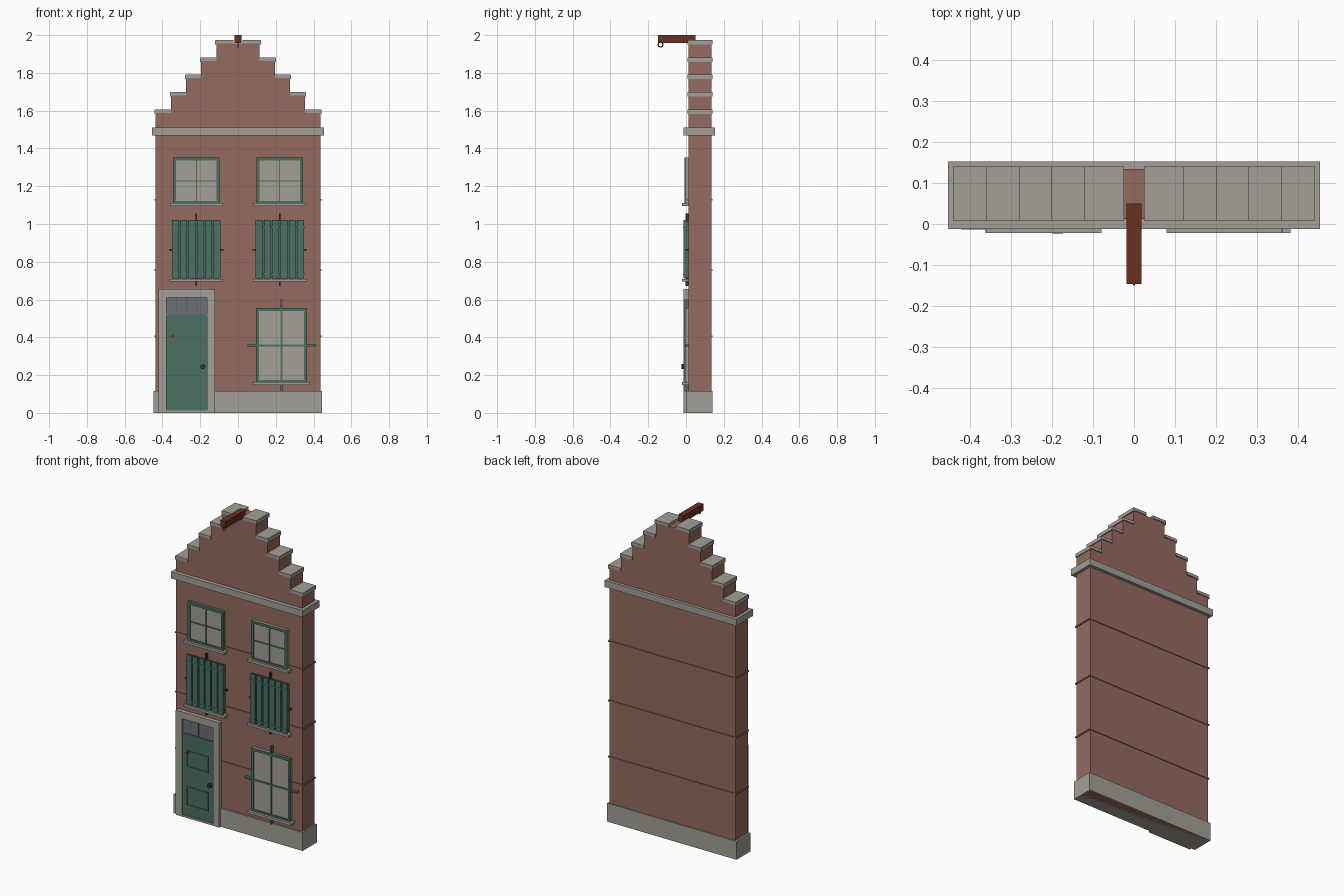
import bpy, bmesh, math

if "Cube" in bpy.data.objects:
    bpy.data.objects.remove(bpy.data.objects["Cube"])


def material(name, rgb):
    m = bpy.data.materials.new(name)
    m.diffuse_color = (*rgb, 1)
    m.use_nodes = True
    m.node_tree.nodes["Principled BSDF"].inputs["Base Color"].default_value = m.diffuse_color
    return m


BRICK = material("red_brick", (0.30, 0.143, 0.116))
STONE = material("grey_stone", (0.36, 0.35, 0.31))
GREEN = material("green_paint", (0.072, 0.162, 0.130))
WOOD = material("dark_wood", (0.138, 0.032, 0.014))
GLASS = material("blue_grey_glass", (0.15, 0.16, 0.19))
IRON = material("dark_iron", (0.03, 0.036, 0.034))


def finish(name, bm, mat):
    bmesh.ops.recalc_face_normals(bm, faces=bm.faces)
    me = bpy.data.meshes.new(name)
    bm.to_mesh(me)
    bm.free()
    me.materials.append(mat)
    ob = bpy.data.objects.new(name, me)
    bpy.context.collection.objects.link(ob)
    return ob


def boxes(name, mat, *bounds):
    """One object made of boxes given as (x0, x1, y0, y1, z0, z1)."""
    bm = bmesh.new()
    for x0, x1, y0, y1, z0, z1 in bounds:
        for v in bmesh.ops.create_cube(bm, size=1)["verts"]:
            v.co = (x0 if v.co.x < 0 else x1,
                    y0 if v.co.y < 0 else y1,
                    z0 if v.co.z < 0 else z1)
    return finish(name, bm, mat)


def prism(name, mat, outline, y0, y1):
    """Extrude an (x, z) outline from y0 to y1."""
    bm = bmesh.new()
    face = bm.faces.new([bm.verts.new((x, y0, z)) for x, z in outline])
    ext = bmesh.ops.extrude_face_region(bm, geom=[face])
    for g in ext["geom"]:
        if isinstance(g, bmesh.types.BMVert):
            g.co.y = y1
    return finish(name, bm, mat)


def frame(name, mat, x0, x1, z0, z1, w, y0, y1, bottom=True):
    """Rectangular surround with members of width w."""
    parts = [(x0, x0 + w, y0, y1, z0, z1), (x1 - w, x1, y0, y1, z0, z1),
             (x0 + w, x1 - w, y0, y1, z1 - w, z1)]
    if bottom:
        parts.append((x0 + w, x1 - w, y0, y1, z0, z0 + w))
    return boxes(name, mat, *parts)


WALL_F, WALL_B = 0.012, 0.134

# Wall with stepped gable
steps = [(0.436, 1.588), (0.354, 1.68), (0.275, 1.773), (0.195, 1.864), (0.115, 1.955)]
right = [(0.436, 0.0)]
for i, (x, z) in enumerate(steps):
    right.append((x, z))
    if i + 1 < len(steps):
        right.append((steps[i + 1][0], z))
prism("brick_wall", BRICK, right + [(-x, z) for x, z in reversed(right)], WALL_F, WALL_B)

# Capstones on the gable steps, gap at the centre of the top step
caps = []
for i, (x, z) in enumerate(steps):
    inner = steps[i + 1][0] if i + 1 < len(steps) else 0.024
    for s in (-1, 1):
        a, b = sorted((s * inner, s * (x + 0.004)))
        caps.append((a, b, 0.009, 0.140, z, z + 0.018))
        # small drip lip on the outer end
        a, b = sorted((s * (x - 0.004), s * (x + 0.006)))
        caps.append((a, b, 0.009, 0.140, z - 0.006, z + 0.016))
boxes("gable_capstones", STONE, *caps)

# Plinth, cornice and thin brick courses
boxes("plinth", STONE, (-0.448, 0.446, 0.002, 0.141, 0, 0.115))
boxes("cornice", STONE, (-0.455, 0.455, -0.012, 0.153, 1.468, 1.51))
boxes("brick_courses", BRICK,
      *[(-0.442, 0.442, 0.007, 0.139, z - 0.004, z + 0.004) for z in (0.405, 0.756, 1.128)])

# Hoisting beam and its ring
boxes("hoist_beam", WOOD, (-0.018, 0.018, -0.147, 0.05, 1.958, 2.0))
bpy.ops.mesh.primitive_torus_add(location=(0, -0.135, 1.950), rotation=(0, math.pi / 2, 0),
                                 major_radius=0.0125, minor_radius=0.003,
                                 major_segments=16, minor_segments=6)
ring = bpy.context.object
ring.name = "hoist_ring"
ring.data.materials.append(IRON)
bpy.ops.object.shade_smooth_by_angle()


def window(name, x0, x1, z0, z1, sill_x0, sill_x1, sill_z, bar, over_x=0, over_z=0):
    """Pane, frame, glazing cross and sill; the cross may run past the frame."""
    cx, cz = (x0 + x1) / 2, (z0 + z1) / 2
    boxes(name + "_pane", STONE, (x0, x1, -0.001, 0.02, z0, z1))
    frame(name + "_frame", GREEN, x0, x1, z0, z1, 0.016, -0.008, 0.02)
    boxes(name + "_glazing_bars", GREEN,
          (cx - bar, cx + bar, -0.007, 0.014, z0 - over_z, z1 + over_z),
          (x0 - over_x, x1 + over_x, -0.006, 0.014, cz - bar, cz + bar))
    boxes(name + "_sill", STONE, (sill_x0, sill_x1, -0.022, 0.02, sill_z, sill_z + 0.016))


# Upper windows and ground floor window
for side, s in (("left", -1), ("right", 1)):
    a, b = sorted((s * 0.097, s * 0.343))
    c, d = sorted((s * 0.080, s * 0.360))
    window("upper_window_" + side, a, b, 1.105, 1.352, c, d, 1.094, 0.003)
window("lower_window", 0.096, 0.366, 0.158, 0.556, 0.080, 0.382, 0.148, 0.005, 0.047, 0.045)

# Closed shutters on the middle floor: backing, six boards, rails, iron cross, sill
for side, s in (("left", -1), ("right", 1)):
    cx = s * 0.221
    x0, x1 = cx - 0.132, cx + 0.132
    boxes("shutter_backing_" + side, GREEN, (x0 + .006, x1 - .006, -0.005, 0.02, 0.715, 1.015))
    pitch = (x1 - x0) / 6
    boxes("shutter_boards_" + side, GREEN,
          *[(x0 + i * pitch + 0.004, x0 + (i + 1) * pitch - 0.004, -0.014, -0.004,
             0.712, 1.022) for i in range(6)])
    boxes("shutter_rails_" + side, GREEN,
          *[(x0, x1, -0.0155, -0.004, z - 0.004, z + 0.004) for z in (0.735, 0.982)])
    boxes("shutter_cross_bars_" + side, IRON,
          (cx - 0.004, cx + 0.004, -0.003, 0.014, 0.672, 1.056),
          (cx - 0.144, cx + 0.144, -0.003, 0.014, 0.859, 0.867))
    boxes("shutter_sill_" + side, STONE, (cx - 0.142, cx + 0.142, -0.022, 0.02, 0.695, 0.71))

# Door surround, threshold, leaf and raised panels
frame("door_surround", STONE, -0.422, -0.121, 0.006, 0.655, 0.043, -0.014, 0.02, bottom=False)
boxes("threshold", STONE, (-0.422, -0.121, -0.012, 0.01, 0, 0.012))
boxes("door_leaf", GREEN, (-0.379, -0.164, -0.006, 0.02, 0.012, 0.52))
for name, z0, z1 in (("upper", 0.315, 0.42), ("lower", 0.075, 0.195)):
    frame(name + "_panel_moulding", GREEN, -0.352, -0.200, z0, z1, 0.008, -0.011, -0.004)

# Fanlight over the door
boxes("fanlight_glass", GLASS, (-0.379, -0.164, -0.002, 0.02, 0.52, 0.612))
boxes("fanlight_bars", GREEN,
      (-0.379, -0.164, -0.007, 0.01, 0.514, 0.522),
      *[(x - 0.003, x + 0.003, -0.006, 0.01, 0.52, 0.612) for x in (-0.325, -0.2715, -0.218)])

# Door knob and small bell push
for name, mat, x, z, r, y in (("door_knob", IRON, -0.186, 0.245, 0.013, -0.023),
                              ("bell_push", WOOD, -0.345, 0.407, 0.008, -0.013)):
    bpy.ops.mesh.primitive_cylinder_add(vertices=12, radius=r, depth=-y,
                                        location=(x, y / 2, z), rotation=(math.pi / 2, 0, 0))
    ob = bpy.context.object
    ob.name = name
    ob.data.materials.append(mat)
    bpy.ops.object.shade_smooth_by_angle()
